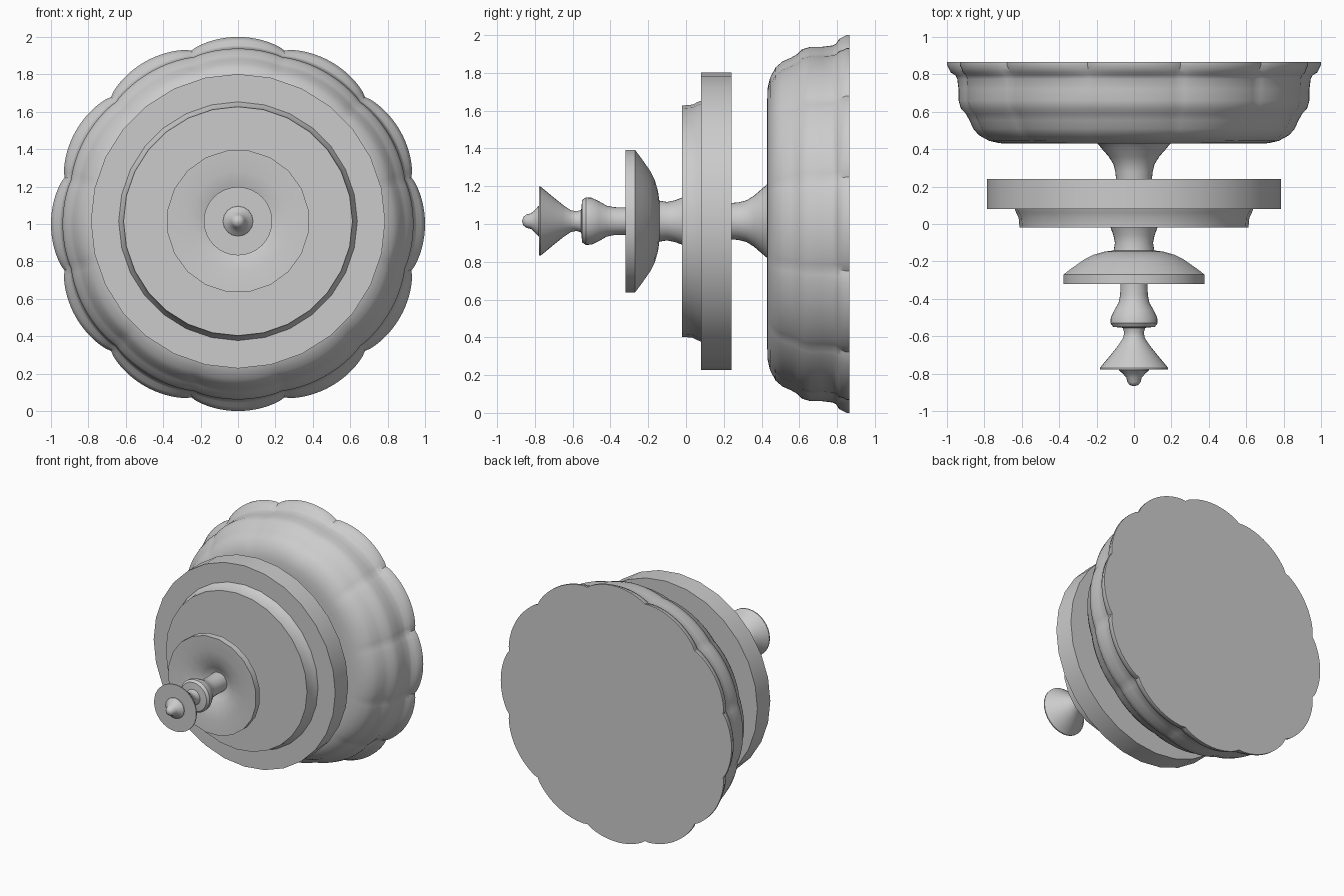
import bpy, bmesh, math


def lathe(name, profile, sides, cz=1.015, angle=35, wave=None, turn=0.0):
    """Revolve (y, radius) points around the front-back axis and cap both ends."""
    bm = bmesh.new()
    rings = []
    for i, (y, r) in enumerate(profile):
        ring = []
        for k in range(sides):
            a = 2 * math.pi * (k + turn) / sides
            rr = r + (wave(i, a) if wave else 0)
            ring.append(bm.verts.new((rr * math.cos(a), y, cz + rr * math.sin(a))))
        rings.append(ring)
    for a, b in zip(rings, rings[1:]):
        for k in range(sides):
            n = (k + 1) % sides
            bm.faces.new((a[k], a[n], b[n], b[k]))
    bm.faces.new(rings[0])
    bm.faces.new(rings[-1])
    bmesh.ops.recalc_face_normals(bm, faces=bm.faces)
    mesh = bpy.data.meshes.new(name)
    bm.to_mesh(mesh)
    bm.free()
    ob = bpy.data.objects.new(name, mesh)
    bpy.context.collection.objects.link(ob)
    bpy.ops.object.select_all(action='DESELECT')
    ob.select_set(True)
    bpy.context.view_layer.objects.active = ob
    bpy.ops.object.shade_smooth_by_angle(angle=math.radians(angle))
    return ob


# scalloped base: the lobes are strongest at the back rim and fade forwards
base = [(0.43, 0.66), (0.432, 0.72), (0.445, 0.775), (0.475, 0.83), (0.51, 0.86),
        (0.555, 0.88), (0.59, 0.90), (0.615, 0.925), (0.66, 0.938), (0.72, 0.938),
        (0.775, 0.945), (0.795, 0.955), (0.81, 0.98), (0.83, 0.99), (0.85, 1.0), (0.865, 1.0)]
depth = [0, 0.004, 0.008, 0.012, 0.014, 0.014, 0.015, 0.015, 0.015, 0.016,
         0.02, 0.025, 0.035, 0.04, 0.04, 0.04]


def scallop(i, a):
    return -depth[i] * (1 - abs(math.cos(6 * a)) ** 0.7)


lathe("scalloped_base", base, 192, cz=1.0, wave=scallop)

# flared neck between base and large disc
lathe("rear_neck", [(0.44, 0.21), (0.43, 0.195), (0.40, 0.17), (0.36, 0.135),
                    (0.32, 0.11), (0.28, 0.10), (0.23, 0.095)], 32)

# stepped pair of discs
lathe("large_disc", [(0.24, 0.787), (0.08, 0.787)], 28)
lathe("medium_disc", [(0.085, 0.64), (0.06, 0.63), (0.035, 0.617), (-0.02, 0.612)], 28)

# neck between medium disc and dish
lathe("middle_neck", [(-0.01, 0.13), (-0.02, 0.125), (-0.06, 0.11),
                      (-0.10, 0.102), (-0.15, 0.11)], 32)

# dish with a rounded back and a shallow hollow front
lathe("dish", [(-0.14, 0.10), (-0.148, 0.16), (-0.165, 0.22), (-0.19, 0.27),
               (-0.235, 0.335), (-0.27, 0.382), (-0.32, 0.382), (-0.315, 0.27),
               (-0.30, 0.19), (-0.27, 0.12), (-0.24, 0.07)], 20, turn=0.5)

# turned spindle with bulb and flared collar
lathe("spindle", [(-0.23, 0.075), (-0.32, 0.072), (-0.38, 0.074), (-0.42, 0.082),
                  (-0.46, 0.105), (-0.50, 0.124), (-0.53, 0.126), (-0.55, 0.112),
                  (-0.555, 0.06), (-0.58, 0.052), (-0.61, 0.058), (-0.65, 0.085),
                  (-0.70, 0.125), (-0.77, 0.183), (-0.778, 0.183)], 32)

# pointed end button
lathe("end_tip", [(-0.77, 0.082), (-0.782, 0.08), (-0.80, 0.06), (-0.82, 0.042),
                  (-0.845, 0.035), (-0.86, 0.024), (-0.867, 0.004)], 16)
